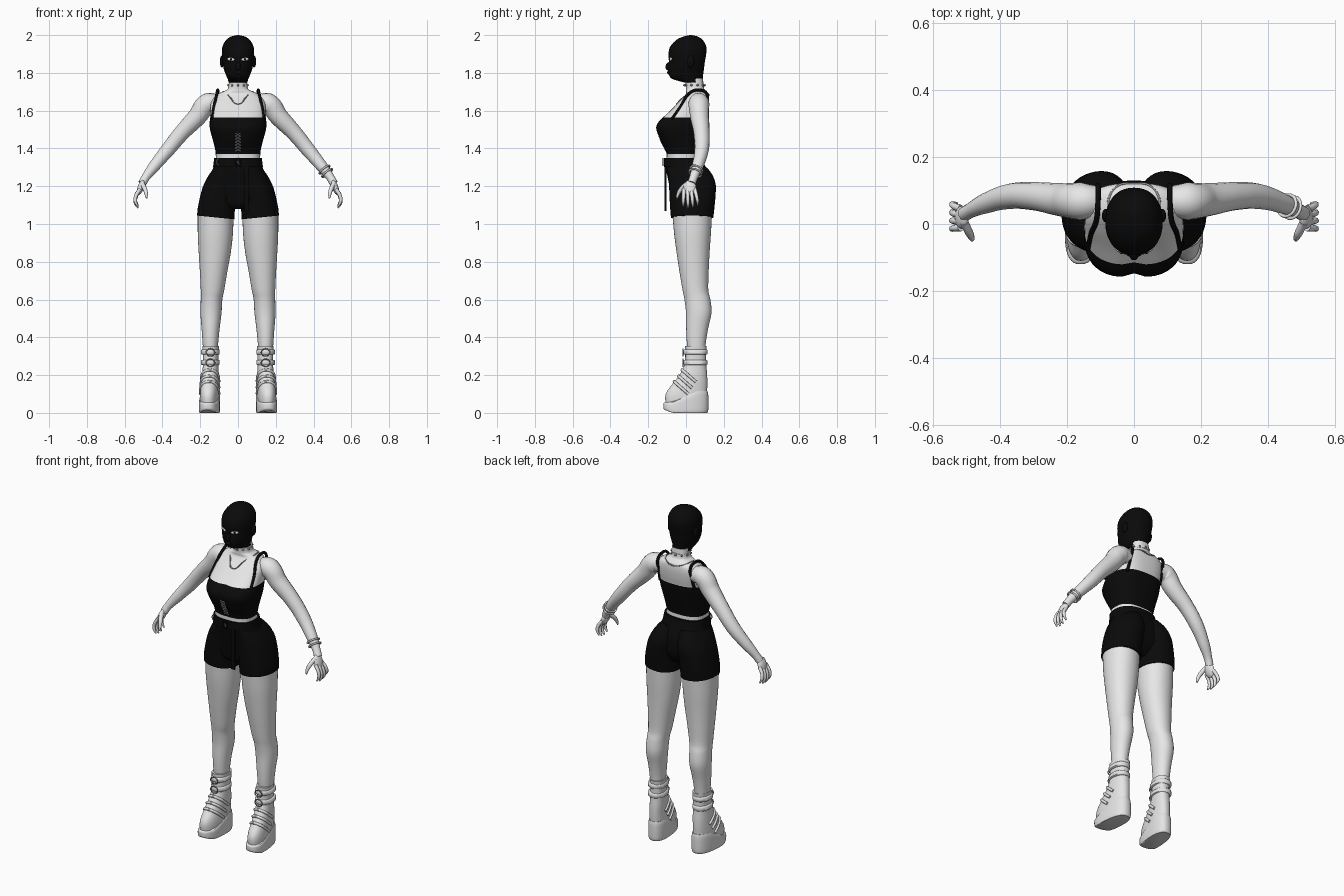
import bpy, bmesh
from math import sin, cos, pi, exp, radians
from mathutils import Vector, Matrix, Euler
from mathutils.bvhtree import BVHTree

if "Cube" in bpy.data.objects:
    bpy.data.objects.remove(bpy.data.objects["Cube"])


def material(name, value):
    m = bpy.data.materials.new(name)
    m.use_nodes = True
    m.diffuse_color = (value, value, value, 1)
    bsdf = m.node_tree.nodes["Principled BSDF"]
    bsdf.inputs["Base Color"].default_value = m.diffuse_color
    bsdf.inputs["Roughness"].default_value = 0.7
    return m


SKIN = material("pale skin", 0.8)
BLACK = material("black fabric", 0.003)
BOOT = material("white leather", 0.78)
METAL = material("grey metal", 0.3)


def finish(name, bm, mats, rule=None):
    """Turn a bmesh into a smooth object, coloured by an optional face rule."""
    mesh = bpy.data.meshes.new(name)
    bmesh.ops.recalc_face_normals(bm, faces=bm.faces)
    if rule:
        for f in bm.faces:
            f.material_index = rule(f.calc_center_median())
    bm.to_mesh(mesh)
    bm.free()
    for m in mats:
        mesh.materials.append(m)
    mesh.shade_smooth()
    mesh.set_sharp_from_angle(angle=radians(50))
    ob = bpy.data.objects.new(name, mesh)
    bpy.context.collection.objects.link(ob)
    return ob


def smooth_rings(rings, steps):
    """Catmull-Rom resampling that keeps every key ring."""
    k = [Vector(r) for r in rings]
    k = [k[0]] + k + [k[-1]]
    out = []
    for a, b, c, d in zip(k, k[1:], k[2:], k[3:]):
        for i in range(steps):
            t = i / steps
            out.append(b + (c - a) * (t / 2) + (a * 2 - b * 5 + c * 4 - d) * (t * t / 2)
                       + (b * 3 - a - c * 3 + d) * (t ** 3 / 2))
    return out + [k[-1]]


def loft(name, rings, mats, power=2.2, warp=None, rule=None, side=1, steps=4, n=40):
    """Stack superellipse rings given as centre x, half width, front y, back y, z."""
    bm = bmesh.new()
    loops = []
    for cx, rx, y0, y1, z in smooth_rings(rings, steps):
        loop = []
        for i in range(n):
            c, s = cos(2 * pi * i / n), sin(2 * pi * i / n)
            px = abs(c) ** (2 / power) * (1 if c > 0 else -1)
            py = abs(s) ** (2 / power) * (1 if s > 0 else -1)
            p = Vector((cx + rx * px, (y0 + y1) / 2 + (y1 - y0) / 2 * py, z))
            p = warp(p) if warp else p
            loop.append(bm.verts.new((p.x * side, p.y, p.z)))
        loops.append(loop)
    for a, b in zip(loops, loops[1:]):
        for i in range(n):
            j = (i + 1) % n
            bm.faces.new((a[i], a[j], b[j], b[i]))
    bm.faces.new(loops[0])
    bm.faces.new(loops[-1])
    return finish(name, bm, mats, rule)


def ball(name, loc, scale, mat, rot=(0, 0, 0)):
    bm = bmesh.new()
    bmesh.ops.create_uvsphere(bm, u_segments=20, v_segments=12, radius=1,
                              matrix=Matrix.LocRotScale(Vector(loc), Euler(rot), Vector(scale)))
    return finish(name, bm, [mat])


def box(name, loc, size, mat):
    bm = bmesh.new()
    bmesh.ops.create_cube(bm, size=1, matrix=Matrix.LocRotScale(Vector(loc), None, Vector(size)))
    return finish(name, bm, [mat])


def tube(name, pts, mat, radius=1.0, cyclic=False, side=1, detail=2):
    """Round tube through points; a fourth value sets the radius there."""
    cu = bpy.data.curves.new(name, "CURVE")
    cu.dimensions = "3D"
    cu.bevel_depth = radius
    cu.bevel_resolution = detail
    cu.resolution_u = 6
    cu.use_fill_caps = True
    sp = cu.splines.new("BEZIER")
    sp.bezier_points.add(len(pts) - 1)
    sp.use_cyclic_u = cyclic
    for bp, p in zip(sp.bezier_points, pts):
        bp.co = (p[0] * side, p[1], p[2])
        bp.radius = p[3] if len(p) > 3 else 1
        bp.handle_left_type = bp.handle_right_type = "AUTO"
    cu.materials.append(mat)
    ob = bpy.data.objects.new(name, cu)
    bpy.context.collection.objects.link(ob)


def caster(ob):
    tree = BVHTree.FromPolygons([v.co for v in ob.data.vertices],
                                [list(p.vertices) for p in ob.data.polygons])
    return lambda o, d: tree.ray_cast(Vector(o), Vector(d))[0]


# Torso with the cropped top coloured by height
def bust(p):
    if p.y < -0.04:
        p.y += 0.014 * exp(-(p.x / 0.025) ** 2) * exp(-((p.z - 1.52) / 0.06) ** 2)
    return p


torso = loft("torso", [
    (0, .12, -.10, .08, 1.28), (0, .118, -.105, .075, 1.32), (0, .118, -.103, .07, 1.37),
    (0, .122, -.113, .075, 1.40), (0, .132, -.135, .085, 1.44), (0, .148, -.16, .10, 1.50),
    (0, .15, -.152, .108, 1.535), (0, .148, -.123, .112, 1.565), (0, .147, -.085, .118, 1.60),
    (0, .145, -.045, .122, 1.64), (0, .13, -.015, .122, 1.67), (0, .105, 0, .118, 1.69),
    (0, .07, 0, .105, 1.705), (0, .052, 0, .095, 1.72), (0, .048, -.005, .09, 1.77)],
    [SKIN, BLACK], power=2.6, warp=bust, rule=lambda c: int(1.37 < c.z < 1.565))
hit = caster(torso)


def front(x, z):
    return hit((x, -1, z), (0, 1, 0))


def back(x, z):
    return hit((x, 1, z), (0, -1, 0))


# Hooded head
head = loft("hooded_head", [
    (0, .05, -.012, .09, 1.75), (0, .054, -.07, .09, 1.767), (0, .062, -.088, .09, 1.785),
    (0, .075, -.094, .095, 1.82), (0, .082, -.09, .10, 1.86), (0, .086, -.093, .107, 1.90),
    (0, .082, -.083, .107, 1.94), (0, .062, -.05, .088, 1.975), (0, .035, -.012, .06, 1.993),
    (0, .004, .02, .03, 2.0)], [BLACK])
face = caster(head)
ball("nose", (0, -.093, 1.835), (.014, .015, .022), BLACK, (-.25, 0, 0))
ball("lips", (0, -.09, 1.802), (.022, .01, .011), BLACK)
for s in (-1, 1):
    p = face((s * .037, -1, 1.872), (0, 1, 0))
    ball("eye", p, (.021, .005, .009), SKIN, (0, -s * .1, s * .4))
    ball("iris", p + Vector((0, -.003, 0)), (.007, .004, .007), BLACK, (0, 0, s * .4))
    ball("ear", (s * .085, .025, 1.86), (.011, .02, .032), BLACK)

# Choker, spikes and chain necklace
loft("choker", [(0, .053, -.007, .098, 1.727), (0, .052, -.008, .096, 1.742)], [SKIN])
for i in range(10):
    a = 2 * pi * i / 10 + pi / 10
    ball("choker_spike", (.054 * cos(a), .045 + .054 * sin(a), 1.735), (.006, .006, .006), METAL)
half = [front(.045, 1.675), hit((.078, .05, 3), (0, 0, -1)), back(.05, 1.692)]
flip = [Vector((-p.x, p.y, p.z)) for p in reversed(half)]
tube("necklace", [front(0, 1.635)] + half + [back(0, 1.68)] + flip, METAL, .0035, cyclic=True)

# Lacing on the top
for i in range(6):
    z = 1.385 + i * .016
    for s in (-1, 1):
        tube("lace", [front(-s * .015, z), front(0, z + .008), front(s * .015, z + .016)],
             METAL, .003)

# Shorts and belt
loft("shorts_hips", [
    (0, .05, -.05, .07, 1.08), (0, .13, -.07, .10, 1.105), (0, .188, -.08, .125, 1.15),
    (0, .178, -.088, .13, 1.20), (0, .152, -.098, .125, 1.25), (0, .131, -.108, .105, 1.30),
    (0, .124, -.108, .085, 1.345)], [BLACK], power=2.4)
loft("belt", [(0, .132, -.116, .10, 1.302), (0, .126, -.116, .088, 1.35)], [BLACK], power=2.4)
for x, w in ((0, .022), (-.1, .016)):
    tube("belt_buckle", [(x + i * w / 2, -.121 + abs(x) * .4, 1.328 + j * .014)
                         for i, j in ((-1, -1), (1, -1), (1, 1), (-1, 1))],
         METAL if x else BLACK, .003, cyclic=True)
tube("buckle_pin", [(-.005, -.122, 1.335), (.006, -.122, 1.315)], METAL, .003)
box("hanging_belt_end", (.045, -.108, 1.19), (.022, .009, .24), BLACK)


# Wedge sole shaping and foot splay
def splay(p):
    p.x -= (p.y - .03) * .08
    return p


def wedge(p):
    top = .055 + .06 * min(1, max(0, (p.y + .07) / .13))
    low = .018 * min(1, max(0, (-.07 - p.y) / .05))
    p.z = low + p.z * (top - low)
    return splay(p)


for s, label in ((1, "left"), (-1, "right")):
    # Shorts leg and bare leg
    loft(label + "_shorts_leg", [
        (.118, .099, -.08, .145, 1.035), (.113, .097, -.085, .152, 1.10),
        (.104, .093, -.088, .157, 1.16), (.093, .088, -.09, .157, 1.21),
        (.08, .074, -.095, .14, 1.26), (.065, .058, -.10, .11, 1.30)],
        [BLACK], side=s, warp=lambda p: p + Vector((0, 0, .1 * (p.x - .12) * (p.z < 1.1))))
    loft(label + "_leg", [
        (.146, .038, .01, .10, .32), (.146, .042, .004, .106, .38), (.145, .048, .001, .118, .45),
        (.143, .056, 0, .135, .53), (.14, .057, -.008, .129, .60), (.135, .062, -.018, .118, .65),
        (.129, .073, -.035, .12, .75), (.123, .085, -.05, .125, .85), (.12, .093, -.063, .132, .95),
        (.118, .095, -.072, .138, 1.06)], [SKIN], power=2.1, side=s)

    # Platform boot
    boot = loft(label + "_boot", [
        (.148, .048, -.108, .112, .05), (.148, .049, -.11, .112, .085),
        (.148, .048, -.10, .112, .115), (.148, .046, -.07, .113, .155), (.147, .044, -.035, .112, .20),
        (.146, .041, -.01, .108, .25), (.146, .041, -.004, .106, .30), (.146, .044, -.006, .11, .355)],
        [BOOT], power=2.3, warp=splay, side=s)
    loft(label + "_sole", [(.148, .05, -.112, .112, 0), (.148, .054, -.119, .118, .15),
                           (.148, .054, -.12, .118, .8), (.148, .05, -.114, .114, 1)],
         [BOOT], power=2.5, warp=wedge, side=s)
    for z in (.265, .32):
        loft(label + "_ankle_strap", [(.146, .044, -.01, .11, z - .012), (.146, .049, -.014, .114, z - .008),
                                      (.146, .049, -.014, .114, z + .012), (.146, .045, -.01, .11, z + .016)],
             [BOOT], side=s, steps=1)
        tube(label + "_ankle_buckle", [(.146 + i * .018, -.016, z + j * .012)
                                       for i, j in ((-1, -1), (1, -1), (1, 1), (-1, 1))],
             METAL, .003, cyclic=True, side=s)

    # Instep straps wrapped over the boot
    wrap = caster(boot)
    for k in range(3):
        origin = Vector((s * .148, .012 + k * .02, .10 + k * .032))
        pts = []
        for i in range(9):
            a = pi * i / 8
            pts.append(wrap(origin, (cos(a), -.75 * sin(a), .66 * sin(a))))
        tube(label + "_instep_strap", [p for p in pts if p], BOOT, .008)
        if pts[4]:
            ball(label + "_strap_stud", pts[4], (.012, .009, .009), METAL)

    # Shoulder strap
    strap = [front(.137, 1.555), front(.128, 1.62), (.112, .015, 1.69), (.108, .06, 1.71),
             (.107, .11, 1.69), back(.11, 1.62), back(.115, 1.55)]
    tube(label + "_shoulder_strap", strap, BLACK, .008, side=s)

    # Arm, palm, fingers and thumb
    tube(label + "_arm", [
        (.11, .068, 1.64, .046), (.16, .068, 1.637, .056), (.215, .072, 1.57, .05),
        (.30, .083, 1.48, .042), (.37, .083, 1.395, .038), (.44, .063, 1.31, .031),
        (.49, .04, 1.245, .022), (.507, .03, 1.215, .022)], SKIN, side=s, detail=6)
    ball(label + "_palm", (s * .515, .02, 1.193), (.017, .034, .042), SKIN, (0, -s * .35, 0))
    for i in range(4):
        y = .046 - i * .019
        drop = (.015, .003, 0, .008)[i]
        tube(label + "_finger", [
            (.518, y, 1.185, .011), (.541, y * 1.2, 1.142 + drop / 2, .01),
            (.543, y * 1.3, 1.112 + drop, .009), (.53, y * 1.35, 1.085 + drop, .004)], SKIN, side=s)
    tube(label + "_thumb", [(.508, .005, 1.215, .013), (.492, -.028, 1.182, .012),
                            (.485, -.043, 1.155, .009), (.484, -.048, 1.135, .004)], SKIN, side=s)

# Two bangles on the left wrist
axis = Vector((.07, -.03, -.09)).to_track_quat("Z", "Y")
for c in ((.458, .055, 1.288), (.472, .049, 1.27)):
    ring = [Vector(c) + axis @ Vector((.033 * cos(pi * i / 4), .033 * sin(pi * i / 4), 0))
            for i in range(8)]
    tube("bangle", ring, BOOT, .005, cyclic=True)
